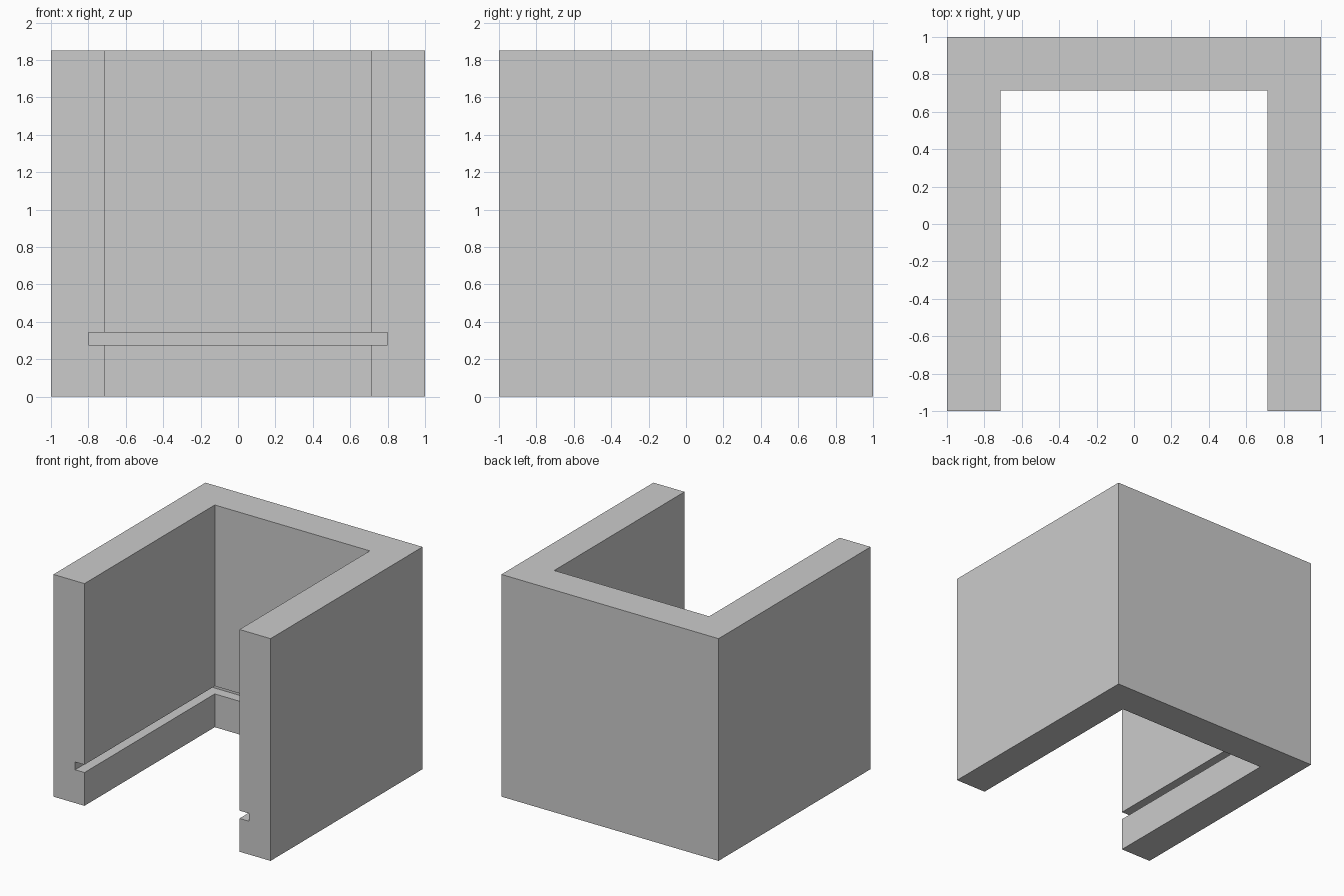
import bpy

if "Cube" in bpy.data.objects:
    bpy.data.objects.remove(bpy.data.objects["Cube"])

HEIGHT = 1.85


def box(name, x, y, z):
    """Box from (min, max) ranges on each axis."""
    lo, hi = zip(x, y, z)
    verts = [(a, b, c) for c in (lo[2], hi[2])
             for a, b in ((lo[0], lo[1]), (hi[0], lo[1]), (hi[0], hi[1]), (lo[0], hi[1]))]
    faces = [(3, 2, 1, 0), (4, 5, 6, 7)]
    faces += [(i, (i + 1) % 4, (i + 1) % 4 + 4, i + 4) for i in range(4)]
    mesh = bpy.data.meshes.new(name)
    mesh.from_pydata(verts, [], faces)
    obj = bpy.data.objects.new(name, mesh)
    bpy.context.collection.objects.link(obj)
    return obj


# Three-sided wall block, open at the front
walls = box("walls", (-1, 1), (-1, 1), (0, HEIGHT))

# Main opening and the shelf groove running around the inside
cutters = [
    box("opening_cutter", (-0.714, 0.714), (-1.2, 0.714), (-0.2, HEIGHT + 0.2)),
    box("groove_cutter", (-0.8, 0.8), (-1.3, 0.8), (0.277, 0.342)),
]
for cutter in cutters:
    cut = walls.modifiers.new(cutter.name, 'BOOLEAN')
    cut.operation = 'DIFFERENCE'
    cut.solver = 'EXACT'
    cut.object = cutter
    cutter.hide_render = True
    cutter.display_type = 'WIRE'
